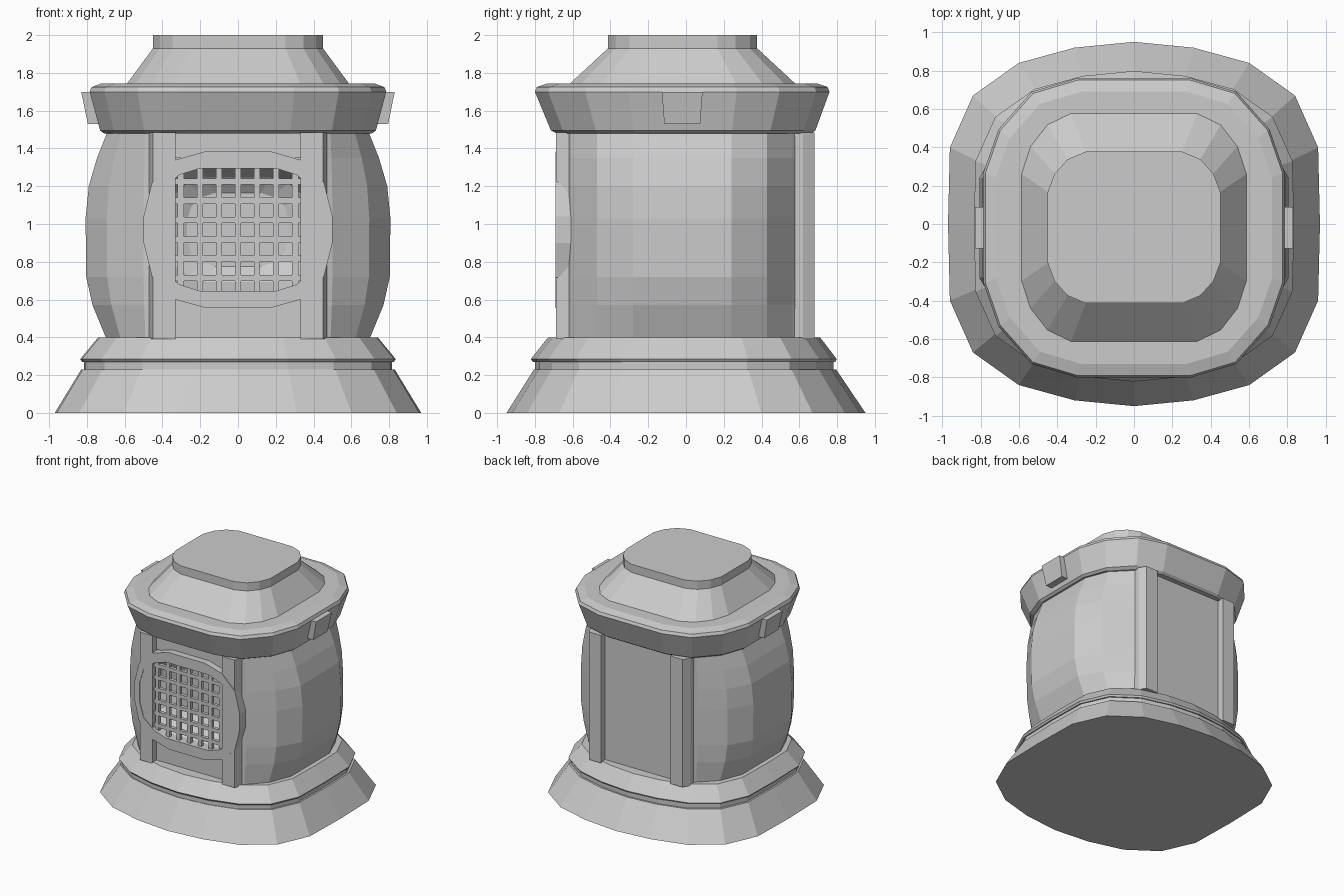
import bpy, bmesh

if "Cube" in bpy.data.objects:
    bpy.data.objects.remove(bpy.data.objects["Cube"])

# ---------- helpers ----------
def loft(name, rings, cap=True, closed=False):
    """Skin a list of equal-length closed rings of 3D points."""
    bm = bmesh.new()
    vs = [[bm.verts.new(p) for p in r] for r in rings]
    n = len(vs[0])
    pairs = list(zip(vs, vs[1:])) + ([(vs[-1], vs[0])] if closed else [])
    for a, b in pairs:
        for i in range(n):
            j = (i + 1) % n
            bm.faces.new((a[i], a[j], b[j], b[i]))
    if cap and not closed:
        bm.faces.new(vs[0][::-1])
        bm.faces.new(vs[-1])
    bmesh.ops.recalc_face_normals(bm, faces=bm.faces)
    me = bpy.data.meshes.new(name)
    bm.to_mesh(me)
    bm.free()
    ob = bpy.data.objects.new(name, me)
    bpy.context.collection.objects.link(ob)
    return ob

def full(q):
    """Mirror a first-quadrant outline (from +x round to +y) into a full loop."""
    half = q + [(-x, y) for x, y in reversed(q) if x > 0]
    return half + [(x, -y) for x, y in reversed(half) if y > 0]

def stack(name, quad, profile):
    """Loft a plan outline through (z, half x, half y, centre y) levels."""
    o = full(quad)
    return loft(name, [[(x * hx, y * hy + cy, z) for x, y in o]
                       for z, hx, hy, cy in profile])

def box(name, x0, x1, y0, y1, z0, z1):
    r = [(x0, y0), (x1, y0), (x1, y1), (x0, y1)]
    return loft(name, [[(x, y, z) for x, y in r] for z in (z0, z1)])

# ---------- plinth ----------
ROUND = [(1, 0), (.99, .42), (.866, .705), (.62, .884), (.32, .968), (0, 1)]
stack("base_skirt", ROUND, [(0, .97, .95, 0), (.23, .83, .80, -.005)])
stack("base_groove", ROUND, [(.22, .815, .79, -.01), (.28, .815, .79, -.01)])
stack("base_ring", ROUND, [(.27, .825, .80, -.01), (.285, .835, .81, -.012),
                           (.40, .74, .72, -.01)])

# ---------- top rim and cap ----------
SQUARE = [(1, .37), (.9, .66), (.68, .91), (.38, 1)]
stack("top_rim", SQUARE, [(1.48, .71, .675, -.01), (1.495, .73, .70, -.015),
                          (1.70, .785, .78, -.02), (1.725, .775, .77, -.02),
                          (1.745, .72, .71, -.02)])
CAP = [(1, .47), (.92, .71), (.77, .9), (.56, 1)]
stack("top_cap", CAP, [(1.74, .59, .60, -.018), (1.93, .45, .395, -.018),
                       (2.0, .45, .395, -.018)])

# ---------- bulging sides, rim tabs, pillars ----------
PLAN = [(.47, -.62), (.50, -.61), (.695, -.47), (.807, -.28),
        (.807, .24), (.695, .43), (.50, .56), (.47, .58)]
BULGE = [(.39, .67), (.57, .89), (.72, .99), (1.03, 1), (1.2, .95),
         (1.35, .82), (1.485, .66)]
for s, side in ((1, "right"), (-1, "left")):
    loft(side + "_shell", [[(s * (.47 + (x - .47) * b), y, z) for x, y in PLAN]
                           for z, b in BULGE])
    loft(side + "_rim_tab", [[(s * .70, -.02 - w, z), (s * x, -.02 - w, z),
                              (s * x, -.02 + w, z), (s * .70, -.02 + w, z)]
                             for z, x, w in ((1.53, .795, .095), (1.70, .83, .108))])
    front = [(.33, -.688), (.45, -.688), (.475, -.60), (.33, -.60)]
    back = [(.33, .55), (.475, .55), (.475, .62), (.445, .68), (.33, .68)]
    for nm, pl in (("front", front), ("back", back)):
        loft(f"{nm}_{side}_pillar", [[(s * x, y, z) for x, y in pl]
                                     for z in (.39, 1.485)])

# ---------- recessed panels ----------
box("back_panel", -.35, .35, .57, .625, .39, 1.485)
box("front_lower_panel", -.35, .35, -.635, -.58, .39, .60)
box("front_upper_panel", -.35, .35, -.635, -.58, 1.35, 1.485)

# ---------- oval door frame, bowl behind it, grille ----------
CZ = .97
OUTER = full([(.50, .07), (.455, .25), (.33, .37), (.17, .415)])
INNER = full([(.45, .08), (.41, .21), (.31, .29), (.20, .325)])

def oval(loop, y, k=1):
    return [(x * k, y, CZ + z * k) for x, z in loop]

loft("door_frame", [oval(INNER, -.60), oval(INNER, -.692),
                    oval(OUTER, -.692), oval(OUTER, -.60)], closed=True)
loft("fire_bowl", [oval(INNER, -.50, 1.04), oval(INNER, -.40, 1.04),
                   oval(INNER, -.44, .6), oval(INNER, -.50, .85),
                   oval(INNER, -.61, 1.02), oval(INNER, -.61, 1.04)],
     closed=False, cap=False)
box("fire_bowl_back", -.30, .30, -.44, -.42, CZ - .22, CZ + .22)

def chord(t, a, b):
    return a * (1 - abs(t / b) ** 2.5) ** .4

for i in range(-4, 5):
    x = i * .101
    h = chord(x, .35, .475)
    box("grille_upright", x - .016, x + .016, -.665, -.635, CZ - h, CZ + h)
for i in range(6):
    z = (i - 2.5) * .102
    w = chord(z, .475, .35)
    box("grille_crossbar", -w, w, -.664, -.636, CZ + z - .016, CZ + z + .016)
